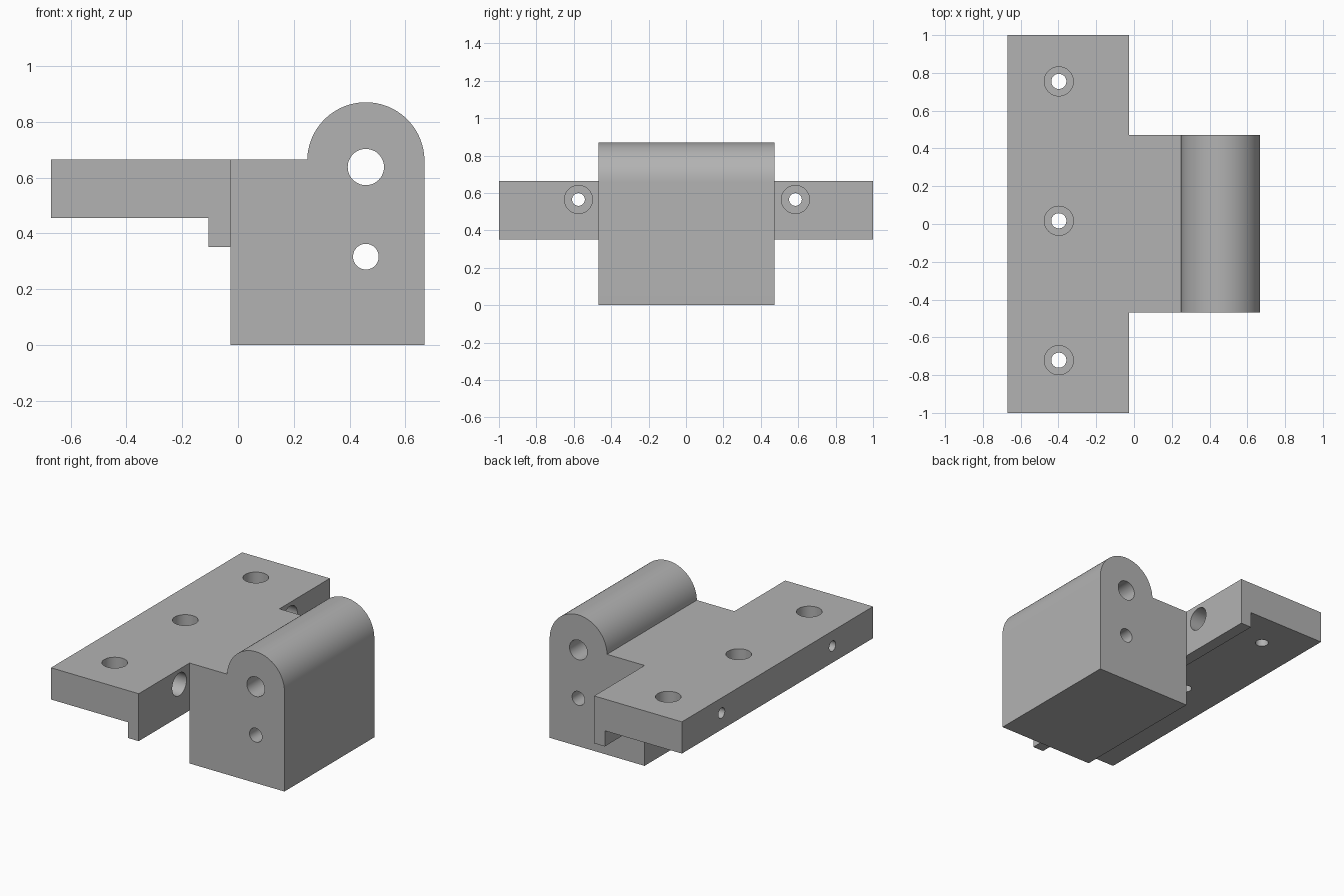
import bpy, bmesh
from math import cos, sin, pi, radians
from mathutils import Matrix, Vector

cube = bpy.data.objects.get("Cube")
if cube:
    bpy.data.objects.remove(cube, do_unlink=True)

grey = bpy.data.materials.new("plain grey")
grey.use_nodes = True
colour = (0.45, 0.45, 0.45, 1)
grey.diffuse_color = colour
grey.node_tree.nodes["Principled BSDF"].inputs["Base Color"].default_value = colour

PLATE_L, STEP, BLOCK_R = -0.67, -0.027, 0.668
TOP, PLATE_BOTTOM, LIP_BOTTOM = 0.665, 0.455, 0.351
PIN_X, RADIUS = 0.458, 0.21


def make_object(name, bm):
    bmesh.ops.recalc_face_normals(bm, faces=bm.faces)
    mesh = bpy.data.meshes.new(name)
    bm.to_mesh(mesh)
    bm.free()
    mesh.materials.append(grey)
    obj = bpy.data.objects.new(name, mesh)
    bpy.context.collection.objects.link(obj)
    return obj


def extrude_profile(name, points, y0, y1):
    bm = bmesh.new()
    face = bm.faces.new([bm.verts.new((x, y0, z)) for x, z in points])
    side = bmesh.ops.extrude_face_region(bm, geom=[face])["geom"]
    verts = [v for v in side if isinstance(v, bmesh.types.BMVert)]
    bmesh.ops.translate(bm, verts=verts, vec=(0, y1 - y0, 0))
    return make_object(name, bm)


def cylinder(name, start, end, radius):
    start, end = Vector(start), Vector(end)
    axis = end - start
    turn = axis.to_track_quat("Z", "Y").to_matrix().to_4x4()
    bm = bmesh.new()
    bmesh.ops.create_cone(bm, cap_ends=True, segments=48, radius1=radius,
                          radius2=radius, depth=axis.length,
                          matrix=Matrix.Translation((start + end) / 2) @ turn)
    return make_object(name, bm)


def cut(target, cutter):
    mod = target.modifiers.new("cut", "BOOLEAN")
    mod.operation = "DIFFERENCE"
    mod.solver = "EXACT"
    mod.object = cutter
    bpy.context.view_layer.objects.active = target
    bpy.ops.object.modifier_apply(modifier=mod.name)
    bpy.data.objects.remove(cutter, do_unlink=True)


# Whole bracket profile: plate, lip, block and rounded barrel
arc = [(PIN_X + RADIUS * cos(pi * i / 48), 0.66 + RADIUS * sin(pi * i / 48))
       for i in range(48)]
profile = [(PLATE_L, PLATE_BOTTOM), (-0.105, PLATE_BOTTOM), (-0.105, LIP_BOTTOM),
           (STEP, LIP_BOTTOM), (STEP, 0), (BLOCK_R, 0)]
profile += arc + [(PIN_X - RADIUS, TOP), (PLATE_L, TOP)]
bracket = extrude_profile("hinge_bracket", profile, -1, 1)

# Trim the block back from both ends of the plate
trim = [(STEP, -0.1), (1, -0.1), (1, 1), (STEP, 1)]
for y0, y1 in ((-1.1, -0.468), (0.472, 1.1)):
    cut(bracket, extrude_profile("end_trim", trim, y0, y1))

# Pin holes through the block
for z, r in ((0.638, 0.065), (0.317, 0.046)):
    cut(bracket, cylinder("pin_hole", (PIN_X, -0.6, z), (PIN_X, 0.6, z), r))

# Counterbored screw holes down through the plate
for i in (-1, 0, 1):
    y = 0.017 + 0.738 * i
    cut(bracket, cylinder("screw_hole", (-0.398, y, 0.3), (-0.398, y, 0.8), 0.04))
    cut(bracket, cylinder("screw_recess", (-0.398, y, 0.545), (-0.398, y, 0.8), 0.077))

# Counterbored cross holes from the step to the outer edge
for y in (-0.575, 0.585):
    cut(bracket, cylinder("cross_hole", (-0.8, y, 0.565), (0.1, y, 0.565), 0.034))
    cut(bracket, cylinder("cross_recess", (-0.2, y, 0.565), (0.1, y, 0.565), 0.075))

# Smooth the curved walls and keep the corners sharp
bpy.ops.object.select_all(action="DESELECT")
bracket.select_set(True)
bpy.context.view_layer.objects.active = bracket
bpy.ops.object.shade_smooth_by_angle(angle=radians(30))
